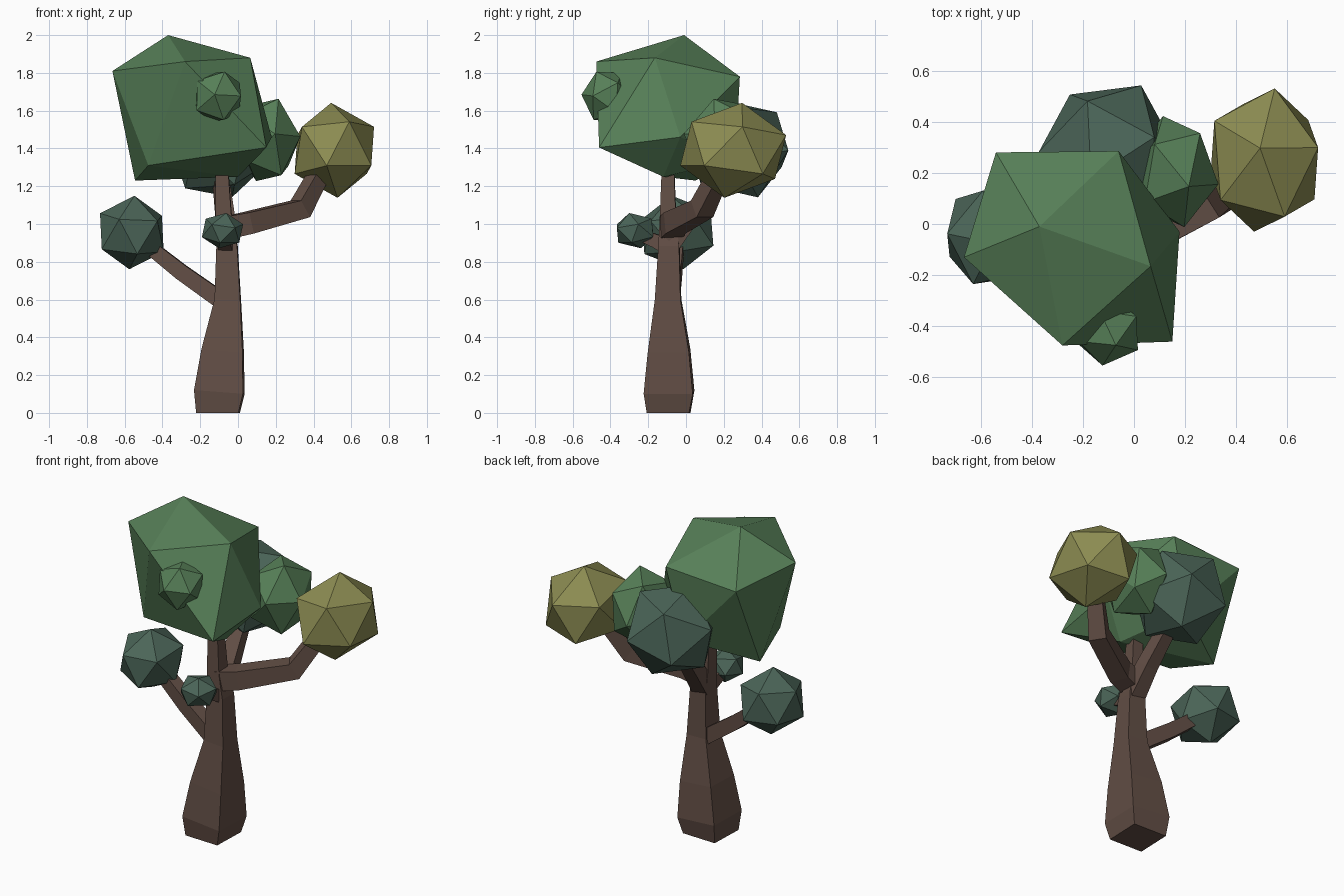
import bpy, bmesh, math
from mathutils import Vector, Matrix, Euler

if "Cube" in bpy.data.objects:
    bpy.data.objects.remove(bpy.data.objects["Cube"])


def material(name, rgb):
    lin = [((c / 255 + 0.055) / 1.055) ** 2.4 for c in rgb]
    m = bpy.data.materials.new(name)
    m.diffuse_color = (*lin, 1)
    m.use_nodes = True
    m.node_tree.nodes["Principled BSDF"].inputs["Base Color"].default_value = m.diffuse_color
    return m


BARK = material("brown bark", (98, 78, 69))
GREEN = material("leaf green", (87, 128, 88))
TEAL = material("dark teal leaf", (75, 101, 88))
OLIVE = material("olive leaf", (140, 140, 82))


def finish(name, bm, mat):
    bmesh.ops.recalc_face_normals(bm, faces=bm.faces)
    me = bpy.data.meshes.new(name)
    bm.to_mesh(me)
    bm.free()
    me.materials.append(mat)
    ob = bpy.data.objects.new(name, me)
    bpy.context.collection.objects.link(ob)
    return ob


def limb(name, path, ref=(0, 0, 1), twist=0.0, flat_base=False):
    """Four-sided tapering limb; path holds (x, y, z, half width)."""
    bm = bmesh.new()
    pts = [Vector(p[:3]) for p in path]
    rings = []
    for i, p in enumerate(pts):
        d = (pts[min(i + 1, len(pts) - 1)] - pts[max(i - 1, 0)]).normalized()
        if flat_base and i == 0:
            d = Vector((0, 0, 1))
        side = d.cross(Vector(ref)).normalized()
        up = side.cross(d)
        r = path[i][3] * math.sqrt(2)
        ring = []
        for k in range(4):
            a = math.radians(45 + 90 * k + twist)
            ring.append(bm.verts.new(p + (side * math.cos(a) + up * math.sin(a)) * r))
        rings.append(ring)
    for a, b in zip(rings, rings[1:]):
        for k in range(4):
            bm.faces.new((a[k], a[(k + 1) % 4], b[(k + 1) % 4], b[k]))
    bm.faces.new(rings[0])
    bm.faces.new(rings[-1])
    return finish(name, bm, BARK)


def clump(name, mat, centre, radii, spin=0, tilt=(0, 0)):
    """Twenty-sided leaf clump: spun about z, tilted, then stretched."""
    bm = bmesh.new()
    bmesh.ops.create_icosphere(bm, subdivisions=1, radius=1)
    rot = Euler([math.radians(t) for t in (*tilt, 0)]).to_matrix().to_4x4()
    m = (Matrix.Translation(centre) @ Matrix.Diagonal((*radii, 1)) @ rot
         @ Matrix.Rotation(math.radians(spin), 4, 'Z'))
    bmesh.ops.transform(bm, matrix=m, verts=bm.verts)
    return finish(name, bm, mat)


# Trunk and branches
limb("trunk", [(-.106, -.092, 0, .112), (-.099, -.09, .11, .13), (-.081, -.09, .33, .109),
               (-.054, -.095, .6, .068), (-.058, -.09, .88, .055), (-.075, -.095, 1.02, .043),
               (-.087, -.095, 1.36, .03)], ref=(0, 1, 0), twist=2, flat_base=True)
limb("left_branch", [(-.06, -.085, .575, .045), (-.3, -.065, .745, .042), (-.52, -.045, .92, .036)])
limb("right_branch", [(-.06, -.08, .98, .06), (.05, -.06, 1.005, .057),
                      (.33, .085, 1.08, .052), (.46, .2, 1.32, .04)])
limb("back_branch", [(-.06, -.08, .9, .05), (-.07, .03, 1.05, .045), (-.1, .23, 1.3, .036)])
limb("front_branch", [(-.06, -.08, .87, .042), (-.07, -.16, .91, .036), (-.08, -.26, .95, .03)])

# Large crown: uneven twenty-sided clump (apex, upper ring, lower ring, base)
crown = [(-.37, -.01, 2.0),
         (.065, -.165, 1.88), (-.28, -.475, 1.86), (-.665, -.13, 1.81), (-.54, .28, 1.75), (-.06, .285, 1.78),
         (.15, -.46, 1.405), (-.475, -.25, 1.31), (-.545, .05, 1.23), (-.17, .26, 1.34), (.178, -.03, 1.46),
         (0, -.12, 1.25)]
bm = bmesh.new()
for p in crown:
    bm.verts.new(p)
bmesh.ops.convex_hull(bm, input=bm.verts)
finish("main_crown", bm, GREEN)

# Smaller leaf clumps
clump("crown_bump", GREEN, (-.105, -.415, 1.675), (.145, .14, .15), 45, (25, 15))
clump("side_clump", GREEN, (.155, .205, 1.445), (.18, .225, .24), 65, (15, 20))
clump("olive_clump", OLIVE, (.51, .25, 1.39), (.245, .3, .255), 6, (-9, -4))
clump("back_clump", TEAL, (-.1, .28, 1.4), (.28, .295, .285), 25, (20, -15))
clump("left_clump", TEAL, (-.562, -.045, .955), (.197, .218, .197), 30, (8, 4))
clump("front_clump", TEAL, (-.082, -.27, .965), (.118, .118, .098), 18, (15, 10))
